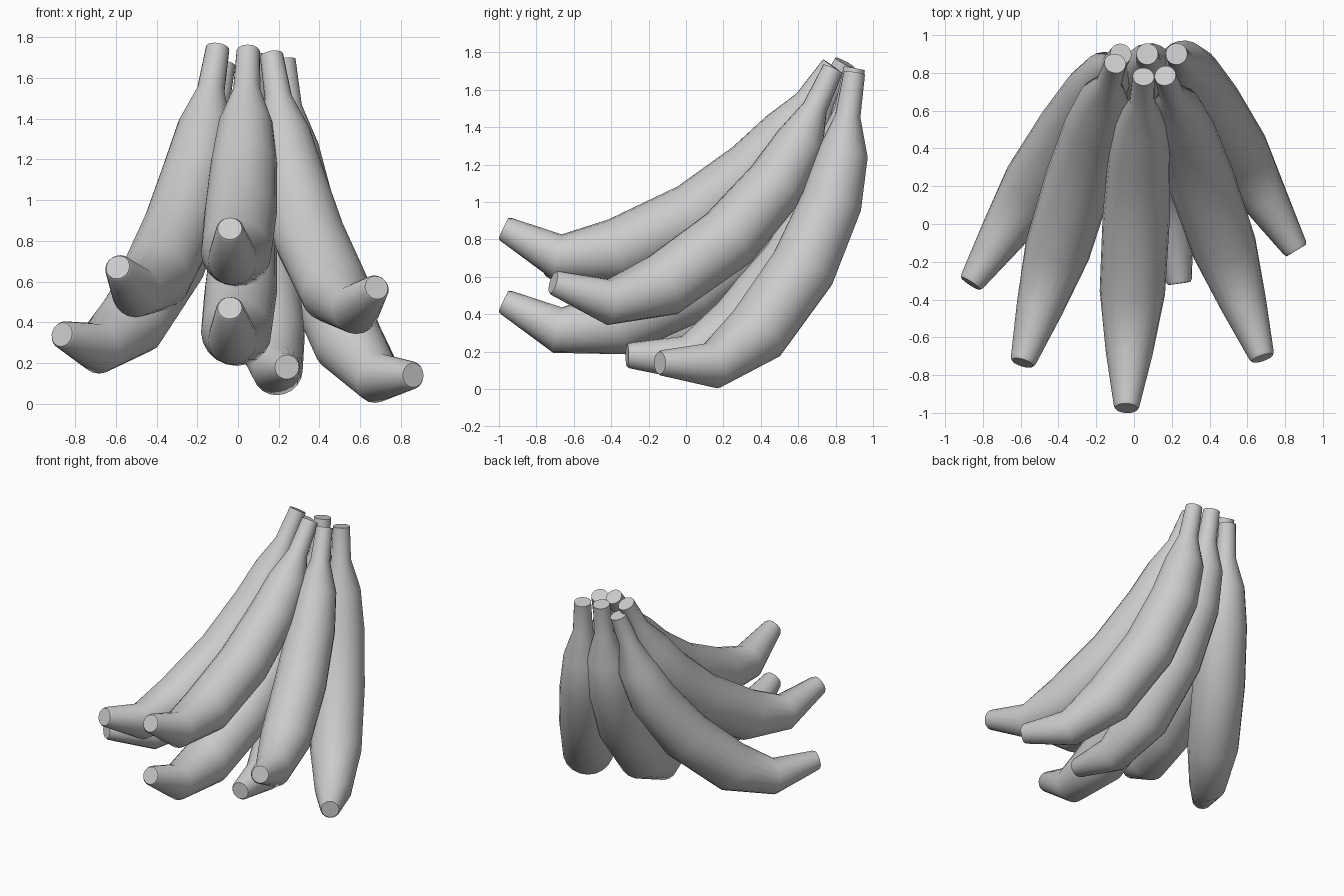
import bpy, bmesh, math
from mathutils import Vector

cube = bpy.data.objects.get("Cube")
if cube:
    bpy.data.objects.remove(cube, do_unlink=True)

# One colour for the whole bunch
grey = bpy.data.materials.new("light_grey")
grey.use_nodes = True
grey.diffuse_color = (0.6, 0.6, 0.6, 1)
grey.node_tree.nodes["Principled BSDF"].inputs["Base Color"].default_value = grey.diffuse_color

# Shared fruit profile from stem to tip: outward, up, radius
PROFILE = [(0, 0, .058), (.04, -.23, .068), (.07, -.43, .135), (.14, -.69, .165),
           (.32, -1.05, .18), (.61, -1.40, .175), (.89, -1.575, .125),
           (1.205, -1.56, .069), (1.22, -1.56, .06)]
SIDES = 20


def banana(name, stem, tip):
    """Swing the profile in a vertical plane so that it runs from stem to tip."""
    stem, tip = Vector(stem), Vector(tip)
    span = tip - stem
    up = Vector((0, 0, 1))
    out = Vector((span.x, span.y, 0))
    reach = out.length
    out.normalize()
    side = out.cross(up)
    turn = complex(reach, span.z) / complex(*PROFILE[-1][:2])
    path = [complex(h, z) * turn for h, z, r in PROFILE]

    bm = bmesh.new()
    rings = []
    for i, centre in enumerate(path):
        before, after = path[max(i - 1, 0)], path[min(i + 1, len(path) - 1)]
        along = (after - before) / abs(after - before)
        normal = out * -along.imag + up * along.real
        middle = stem + out * centre.real + up * centre.imag
        radius = PROFILE[i][2] * abs(turn)
        ring = []
        for k in range(SIDES):
            a = math.tau * k / SIDES
            ring.append(bm.verts.new(middle + radius * (normal * math.cos(a) + side * math.sin(a))))
        rings.append(ring)
    for a, b in zip(rings, rings[1:]):
        for k in range(SIDES):
            n = (k + 1) % SIDES
            bm.faces.new((a[k], a[n], b[n], b[k]))
    bm.faces.new(rings[0])
    bm.faces.new(rings[-1])
    bmesh.ops.recalc_face_normals(bm, faces=bm.faces)
    mesh = bpy.data.meshes.new(name)
    bm.to_mesh(mesh)
    bm.free()
    mesh.materials.append(grey)
    obj = bpy.data.objects.new(name, mesh)
    bpy.context.collection.objects.link(obj)
    return obj


# The bunch, fanned out around the stems
fruits = [
    banana("banana_centre_upper", (.05, .78, 1.73), (-.04, -.975, .86)),
    banana("banana_centre_lower", (.05, .78, 1.34), (-.04, -.975, .47)),
    banana("banana_right_upper", (-.1, .85, 1.745), (-.59, -.735, .67)),
    banana("banana_right_lower", (-.07, .9, 1.67), (-.865, -.315, .34)),
    banana("banana_left_upper", (.165, .785, 1.71), (.68, -.71, .57)),
    banana("banana_left_lower", (.225, .9, 1.69), (.86, -.14, .14)),
    banana("banana_back", (.07, .9, 1.715), (.24, -.315, .18)),
]

# Smooth skin with crisp cut ends
bpy.ops.object.select_all(action='DESELECT')
for obj in fruits:
    obj.select_set(True)
bpy.context.view_layer.objects.active = fruits[0]
bpy.ops.object.shade_smooth_by_angle(angle=math.radians(40))
